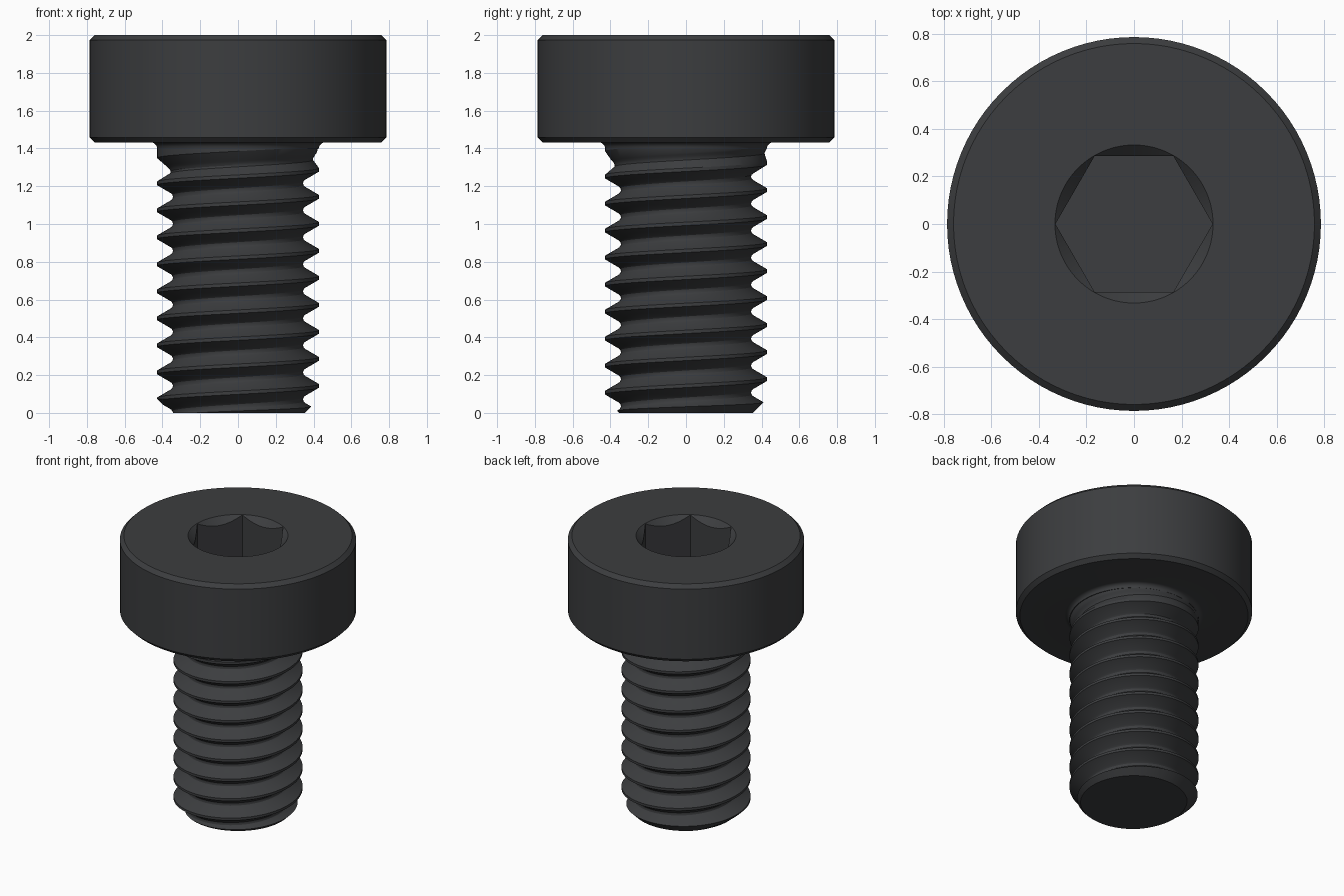
import bpy, bmesh
from math import sin, cos, pi, radians

if "Cube" in bpy.data.objects:
    bpy.data.objects.remove(bpy.data.objects["Cube"])

SEG = 96
PITCH, MAJOR = 0.143, 0.4286
HEAD_R, HEAD_Z, CH = 0.785, 1.432, 0.027
NECK_Z = 1.40

dark = bpy.data.materials.new("dark_steel")
dark.diffuse_color = (0.045, 0.047, 0.05, 1)
dark.use_nodes = True
dark.node_tree.nodes["Principled BSDF"].inputs["Base Color"].default_value = dark.diffuse_color


def finish(bm, name):
    bmesh.ops.recalc_face_normals(bm, faces=bm.faces[:])
    me = bpy.data.meshes.new(name)
    bm.to_mesh(me)
    bm.free()
    ob = bpy.data.objects.new(name, me)
    bpy.context.collection.objects.link(ob)
    me.materials.append(dark)
    return ob


def lathe(name, profile, seg=SEG):
    """Closed solid turned from (radius, z) points, capped at both ends."""
    bm = bmesh.new()
    rings = [[bm.verts.new((r * cos(2 * pi * i / seg), r * sin(2 * pi * i / seg), z))
              for i in range(seg)] for r, z in profile]
    for a, b in zip(rings, rings[1:]):
        for i in range(seg):
            k = (i + 1) % seg
            bm.faces.new((a[i], a[k], b[k], b[i]))
    bm.faces.new(rings[0])
    bm.faces.new(rings[-1])
    return finish(bm, name)


def boolean(ob, cutter, op):
    mod = ob.modifiers.new(cutter.name, 'BOOLEAN')
    mod.operation, mod.object, mod.solver = op, cutter, 'EXACT'
    cutter.hide_render = True
    cutter.hide_set(True)


def bake_smooth(ob):
    # Apply the cuts, then shade smooth with sharp edges kept
    bpy.ops.object.select_all(action='DESELECT')
    ob.select_set(True)
    bpy.context.view_layer.objects.active = ob
    for mod in list(ob.modifiers):
        bpy.ops.object.modifier_apply(modifier=mod.name)
    bpy.ops.object.shade_smooth_by_angle(angle=radians(28))


# Head with chamfered rims and a fillet under it
F = HEAD_Z - NECK_Z
fillet = [(MAJOR + F * (1 - cos(a)), NECK_Z + F * sin(a))
          for a in (pi / 2 * k / 5 for k in range(6))]
head = lathe("head", fillet + [(HEAD_R - CH, HEAD_Z), (HEAD_R, HEAD_Z + CH),
                               (HEAD_R, 2 - CH), (HEAD_R - CH, 2)])

# Hex socket with conical lead-in
hex_cutter = lathe("hex_cutter", [(0.33, 1.57), (0.33, 2.1)], 6)
lead_in_cutter = lathe("lead_in_cutter", [(0.232, 1.90), (0.382, 2.05)])
boolean(head, hex_cutter, 'DIFFERENCE')
boolean(head, lead_in_cutter, 'DIFFERENCE')

# Threaded shaft: one helical strip, (pitch fraction, groove depth)
thread = [(-.0625, 0), (.0625, 0), (.36, .073), (.43, .082),
          (.5, .084), (.57, .082), (.64, .073)]
M, TURNS = len(thread), 14
bm = bmesh.new()
verts = []
for i in range(TURNS * SEG + 1):
    a = 2 * pi * i / SEG
    for u, depth in thread:
        z = PITCH * (i / SEG + u - 2)
        fade = max(0, min(1, (NECK_Z - z) / 0.14))
        r = MAJOR - depth * fade
        verts.append(bm.verts.new((r * cos(a), r * sin(a), z)))


def vert(i, j):
    return verts[(i + SEG * (j // M)) * M + j % M]


for i in range((TURNS - 1) * SEG):
    for j in range(M):
        bm.faces.new((vert(i, j), vert(i + 1, j), vert(i + 1, j + 1), vert(i, j + 1)))

# Trim both ends flat and cap them
for z, n in ((0, -1), (1.42, 1)):
    cut = bmesh.ops.bisect_plane(bm, geom=bm.verts[:] + bm.edges[:] + bm.faces[:],
                                 plane_co=(0, 0, z), plane_no=(0, 0, n), clear_outer=True)
bmesh.ops.delete(bm, geom=[v for v in bm.verts if not v.link_faces], context='VERTS')
bmesh.ops.holes_fill(bm, edges=[e for e in bm.edges if e.is_boundary], sides=0)
shaft = finish(bm, "threaded_shaft")

# Chamfered tip
tip_cutter = lathe("tip_cutter", [(0.305, -0.05), (0.555, 0.2), (0.555, 1.5)])
boolean(shaft, tip_cutter, 'INTERSECT')

for ob in (head, shaft):
    bake_smooth(ob)
for ob in (hex_cutter, lead_in_cutter, tip_cutter):
    bpy.data.objects.remove(ob)
